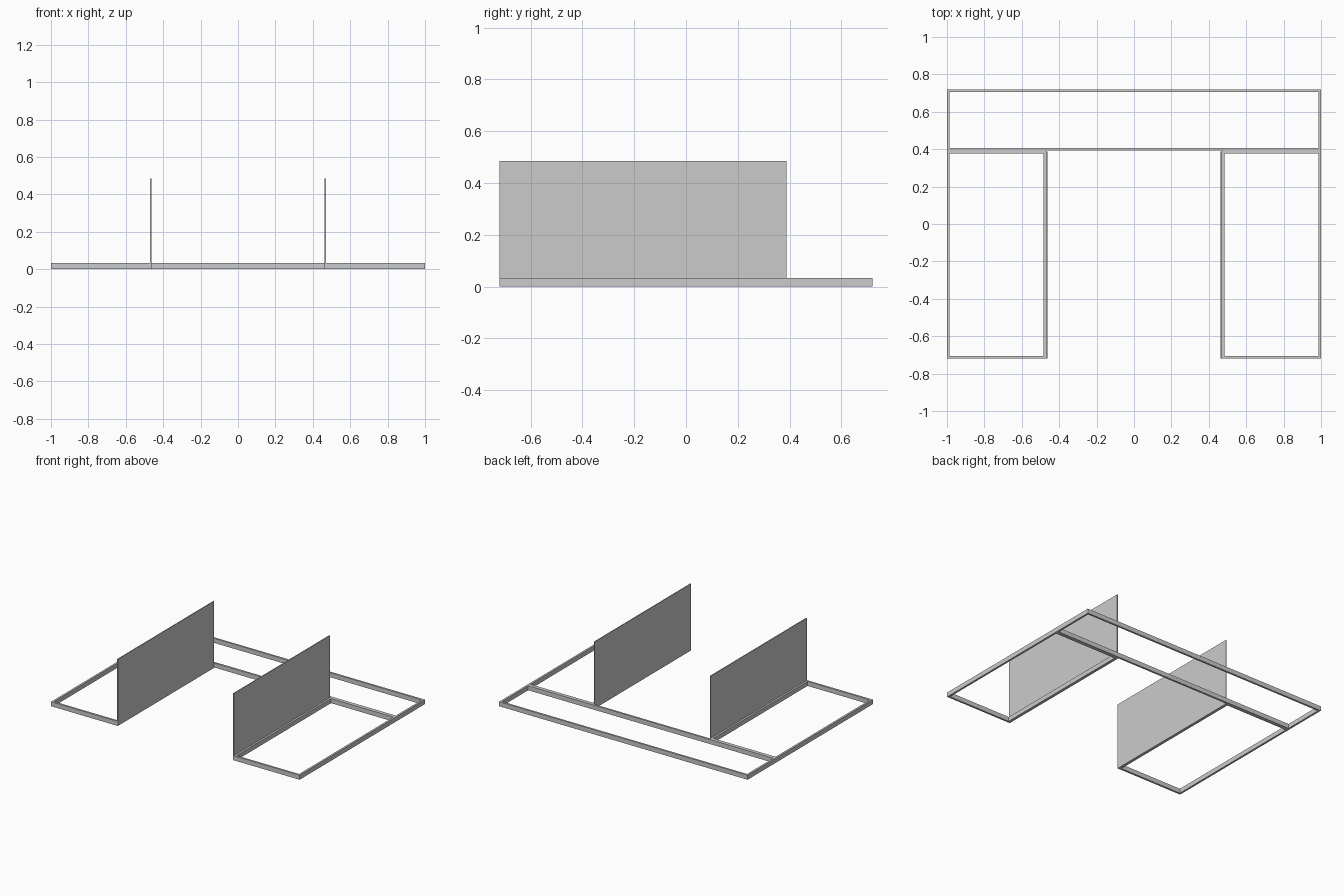
import bpy

cube = bpy.data.objects.get("Cube")
if cube:
    bpy.data.objects.remove(cube, do_unlink=True)

grey = bpy.data.materials.new("plain grey")
grey.use_nodes = True
COLOUR = (0.6, 0.6, 0.6, 1)
grey.diffuse_color = COLOUR
grey.node_tree.nodes["Principled BSDF"].inputs["Base Color"].default_value = COLOUR

BAR = 0.014      # bar width
HIGH = 0.033     # bar height
INNER = 0.463    # inner side of each bay
FRONT, MIDDLE, BACK = -0.72, 0.392, 0.72
PANEL = 0.007    # panel thickness


def box(name, x, y, z):
    """Box between the given (low, high) limits on each axis."""
    bpy.ops.mesh.primitive_cube_add(size=1, location=[sum(a) / 2 for a in (x, y, z)])
    ob = bpy.context.object
    ob.name = name
    ob.scale = [a[1] - a[0] for a in (x, y, z)]
    bpy.ops.object.transform_apply(location=False, rotation=False, scale=True)
    ob.data.materials.append(grey)


def bar(name, x, y):
    box(name, x, y, (0, HIGH))


# Rear frame
bar("rear_bar", (-1, 1), (BACK - BAR, BACK))
bar("cross_bar", (-1 + BAR, 1 - BAR), (MIDDLE, MIDDLE + BAR))

# Side bays with upright panels
for side, s in (("left", 1), ("right", -1)):
    def span(a, b):
        return tuple(sorted((s * a, s * b)))
    bar(side + "_outer_bar", span(1 - BAR, 1), (FRONT, BACK - BAR))
    bar(side + "_front_bar", span(INNER + PANEL, 1 - BAR), (FRONT, FRONT + BAR))
    bar(side + "_bay_rear_bar", span(INNER + PANEL, 1 - BAR), (MIDDLE - BAR, MIDDLE))
    bar(side + "_inner_bar", span(INNER + PANEL, INNER + PANEL + BAR),
        (FRONT + BAR, MIDDLE - BAR))
    box(side + "_panel", span(INNER, INNER + PANEL), (FRONT, MIDDLE - 0.004), (0, 0.485))
